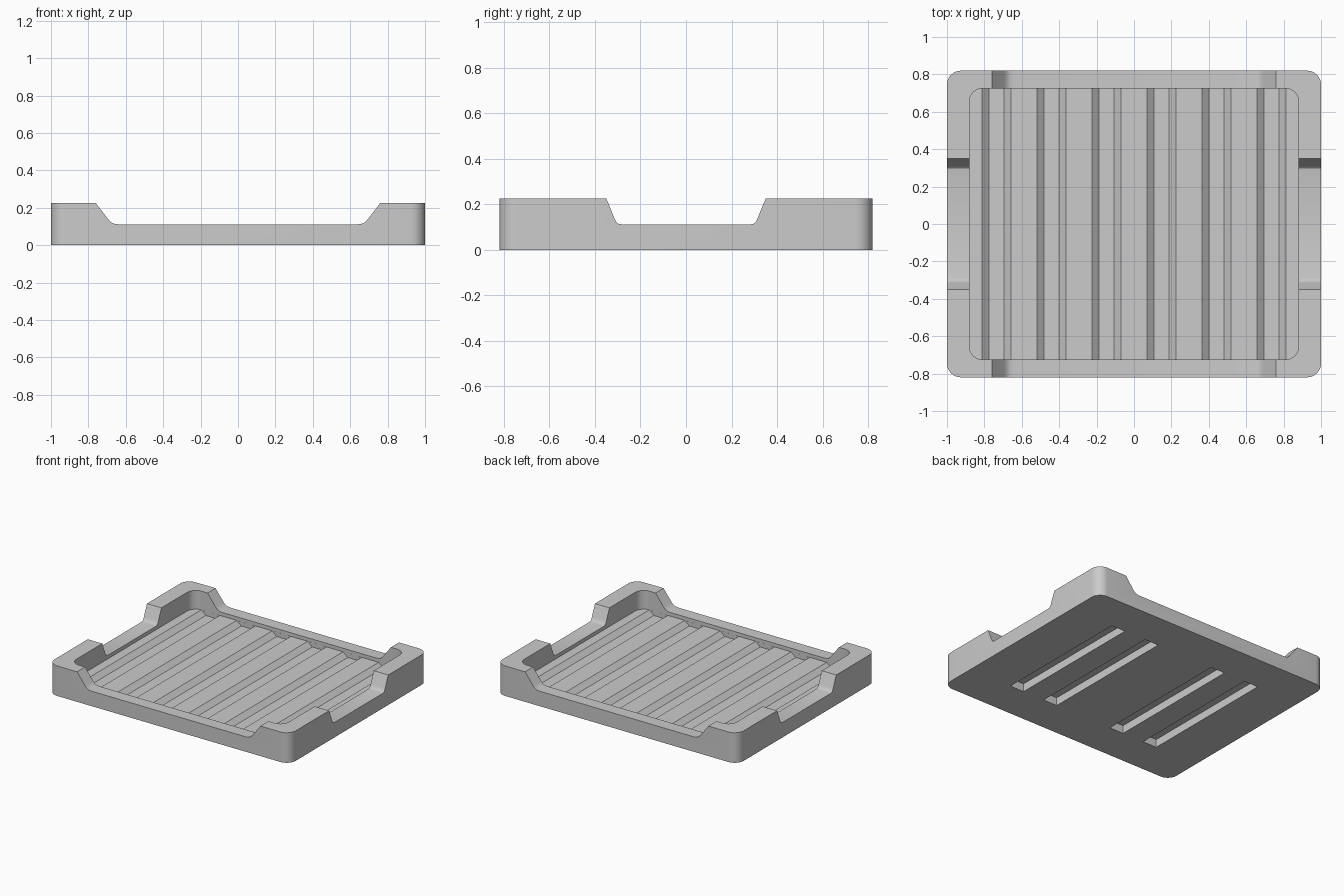
import bpy, bmesh, math

if "Cube" in bpy.data.objects:
    bpy.data.objects.remove(bpy.data.objects["Cube"])


def prism(name, pts, axis, lo, hi):
    """Extrude a closed 2D outline along an axis from lo to hi."""
    place = {'z': lambda u, v, w: (u, v, w),
             'y': lambda u, v, w: (u, w, v),
             'x': lambda u, v, w: (w, u, v)}[axis]
    bm = bmesh.new()
    a = [bm.verts.new(place(u, v, lo)) for u, v in pts]
    b = [bm.verts.new(place(u, v, hi)) for u, v in pts]
    n = len(pts)
    bm.faces.new(a)
    bm.faces.new(b[::-1])
    for i in range(n):
        j = (i + 1) % n
        bm.faces.new((a[i], b[i], b[j], a[j]))
    bmesh.ops.recalc_face_normals(bm, faces=bm.faces[:])
    me = bpy.data.meshes.new(name)
    bm.to_mesh(me)
    bm.free()
    ob = bpy.data.objects.new(name, me)
    bpy.context.collection.objects.link(ob)
    return ob


def rounded_rect(hx, hy, r, seg=8):
    pts = []
    for k, (sx, sy) in enumerate(((1, 1), (-1, 1), (-1, -1), (1, -1))):
        for i in range(seg + 1):
            t = math.pi / 2 * (k + i / seg)
            pts.append((sx * (hx - r) + r * math.cos(t),
                        sy * (hy - r) + r * math.sin(t)))
    return pts


def mirrored(half):
    """Complete a right-hand half profile symmetrically about u = 0."""
    return half + [(-u, v) for u, v in reversed(half)]


def cut(target, cutter):
    mod = target.modifiers.new("cut", 'BOOLEAN')
    mod.operation = 'DIFFERENCE'
    mod.solver = 'EXACT'
    mod.object = cutter
    bpy.context.view_layer.objects.active = target
    bpy.ops.object.modifier_apply(modifier=mod.name)
    bpy.data.objects.remove(cutter)


# Outer block and hollow
FLOOR, GROOVE = 0.085, 0.053
tray = prism("tray", rounded_rect(1.0, 0.82, 0.075), 'z', 0, 0.225)
cut(tray, prism("hollow", rounded_rect(0.88, 0.725, 0.07), 'z', FLOOR, 0.4))

# Dips in the front/back walls and in the side walls
wide = [(0.64, 0.112), (0.662, 0.115), (0.678, 0.122), (0.693, 0.138), (0.76, 0.225), (0.818, 0.3)]
narrow = [(0.285, 0.112), (0.298, 0.115), (0.308, 0.124), (0.315, 0.14), (0.35, 0.225), (0.381, 0.3)]
cut(tray, prism("long_wall_dip", mirrored(wide), 'y', -1, 1))
cut(tray, prism("side_wall_dip", mirrored(narrow), 'x', -1.2, 1.2))

# Floor grooves
for i in range(6):
    c = (i - 2.5) * 0.294
    outline = [(c - 0.039, GROOVE), (c + 0.039, GROOVE), (c + 0.077, FLOOR), (c + 0.077, 0.1),
               (c - 0.077, 0.1), (c - 0.077, FLOOR)]
    cut(tray, prism("groove", outline, 'y', -0.7245, 0.7245))

# Blind slots on the underside, beneath the ridges
for c in (-0.588, -0.294, 0.294, 0.588):
    outline = [(c - 0.058, -0.1), (c + 0.058, -0.1), (c + 0.058, 0.06), (c - 0.058, 0.06)]
    cut(tray, prism("slot", outline, 'y', -0.535, 0.535))

# Smooth rounded corners, crisp edges
bpy.ops.object.select_all(action='DESELECT')
tray.select_set(True)
bpy.context.view_layer.objects.active = tray
bpy.ops.object.shade_smooth_by_angle(angle=math.radians(25))
